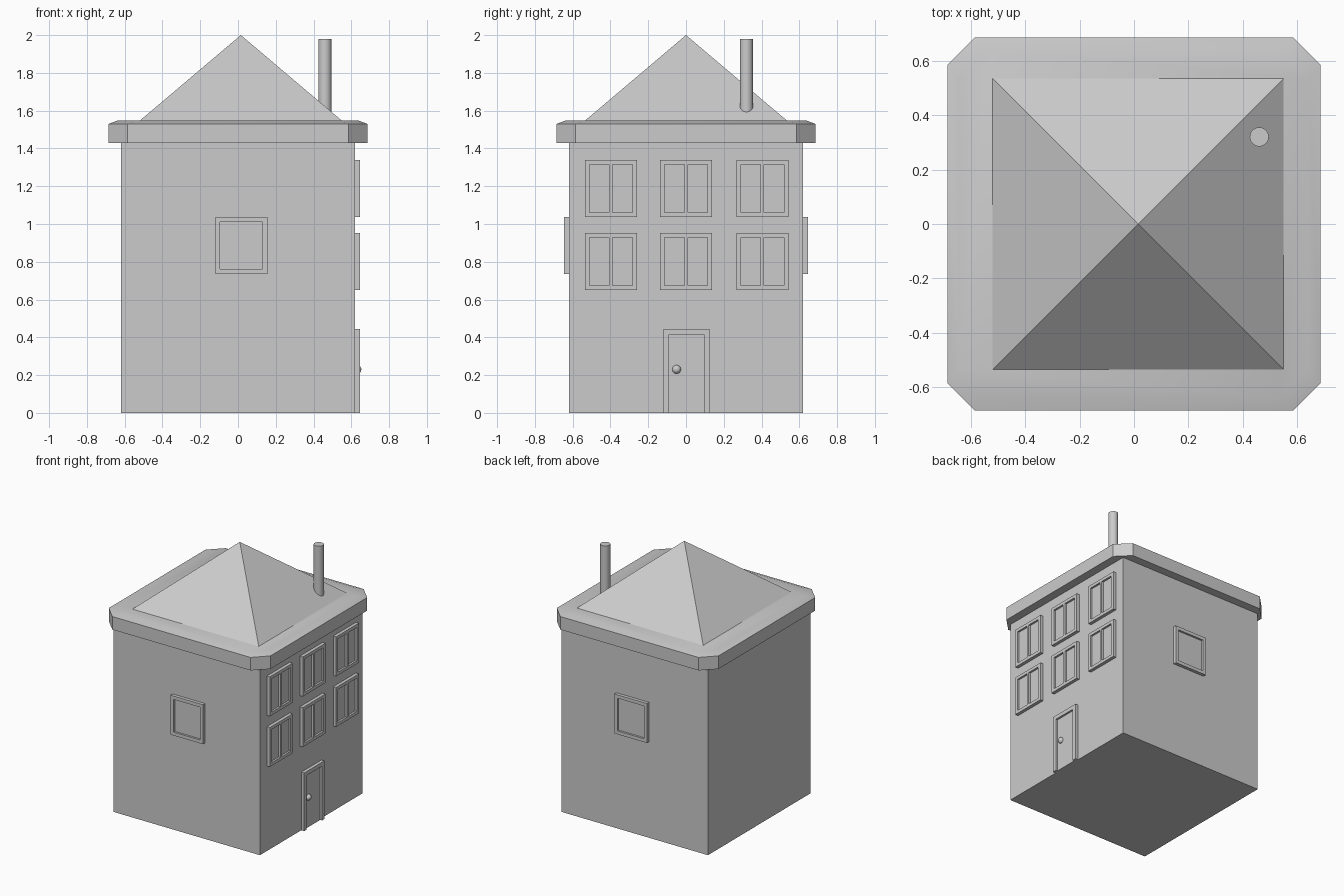
import bpy, bmesh, math
from mathutils import Matrix, Vector

if "Cube" in bpy.data.objects:
    bpy.data.objects.remove(bpy.data.objects["Cube"])

WALL, PANE, FACE = 0.62, 0.63, 0.645   # wall plane, recessed pane, frame face


def finish(name, bm, smooth=None):
    bmesh.ops.recalc_face_normals(bm, faces=bm.faces)
    me = bpy.data.meshes.new(name)
    bm.to_mesh(me)
    bm.free()
    ob = bpy.data.objects.new(name, me)
    bpy.context.collection.objects.link(ob)
    if smooth:
        bpy.ops.object.select_all(action='DESELECT')
        bpy.context.view_layer.objects.active = ob
        ob.select_set(True)
        bpy.ops.object.shade_smooth_by_angle(angle=math.radians(smooth))
    return ob


def box(bm, x0, x1, y0, y1, z0, z1):
    m = Matrix.Translation(((x0 + x1) / 2, (y0 + y1) / 2, (z0 + z1) / 2))
    bmesh.ops.create_cube(bm, size=1, matrix=m @ Matrix.Diagonal((x1 - x0, y1 - y0, z1 - z0, 1)))


def loft(name, rings, smooth=None):
    bm = bmesh.new()
    loops = [[bm.verts.new(p) for p in r] for r in rings]
    n = len(loops[0])
    for a, b in zip(loops, loops[1:]):
        for i in range(n):
            bm.faces.new((a[i], a[(i + 1) % n], b[(i + 1) % n], b[i]))
    bm.faces.new(loops[0][::-1])
    bm.faces.new(loops[-1])
    return finish(name, bm, smooth)


def opening(name, u0, u1, z0, z1, turn, rim, rail=None, sill=True):
    """Framed opening built on the front wall, then turned onto its side.
    rail = (from, to) offsets of a central upright."""
    bm = bmesh.new()
    box(bm, u0 + rim / 2, u1 - rim / 2, -PANE, -WALL + 0.01, z0, z1 - rim / 2)
    back = -WALL + 0.01
    box(bm, u0, u0 + rim, -FACE, back, z0, z1)
    box(bm, u1 - rim, u1, -FACE, back, z0, z1)
    box(bm, u0 + rim, u1 - rim, -FACE, back, z1 - rim, z1)
    low = z0
    if sill:
        low = z0 + rim
        box(bm, u0 + rim, u1 - rim, -FACE, back, z0, low)
    if rail:
        box(bm, u0 + rail[0], u0 + rail[1], -FACE, back, low, z1 - rim)
    bmesh.ops.transform(bm, matrix=turn, verts=bm.verts)
    return finish(name, bm)


# Walls
bm = bmesh.new()
box(bm, -WALL, WALL, -WALL, WALL, 0, 1.44)
finish("house_walls", bm)


# Eaves slab with cut corners and a sloped upper rim
def octagon(r, c, z):
    return [(x, y, z) for x, y in ((r, -c), (r, c), (c, r), (-c, r),
                                   (-r, c), (-r, -c), (-c, -r), (c, -r))]


loft("eaves_slab", [octagon(0.685, 0.585, 1.43), octagon(0.685, 0.585, 1.53),
                    octagon(0.64, 0.53, 1.547)], smooth=30)

# Pyramid roof
bm = bmesh.new()
base = [bm.verts.new(p) for p in ((-0.52, -0.535, 1.547), (0.55, -0.535, 1.547),
                                  (0.55, 0.535, 1.547), (-0.52, 0.535, 1.547))]
tip = bm.verts.new((0.015, 0, 2.0))
bm.faces.new(base[::-1])
for i in range(4):
    bm.faces.new((base[i], base[(i + 1) % 4], tip))
finish("roof", bm)

# Chimney pipe
bm = bmesh.new()
bmesh.ops.create_cone(bm, cap_ends=True, segments=32, radius1=0.035, radius2=0.035,
                      depth=0.42, matrix=Matrix.Translation((0.46, 0.32, 1.77)))
finish("chimney_pipe", bm, smooth=40)

# Six double windows and the door on the right wall
to_right = Matrix.Rotation(math.pi / 2, 4, 'Z')
for r, (z0, z1) in enumerate(((0.65, 0.952), (1.037, 1.34))):
    for c, u in enumerate((-0.535, -0.137, 0.267)):
        opening(f"right_window_{r}_{c}", u, u + 0.275, z0, z1, to_right, 0.024, (0.128, 0.147))
opening("door", -0.12, 0.125, 0, 0.445, to_right, 0.03, sill=False)

# Door knob
bm = bmesh.new()
bmesh.ops.create_uvsphere(bm, u_segments=24, v_segments=12, radius=0.023,
                          matrix=Matrix.Translation((0.63, -0.05, 0.23)))
finish("door_knob", bm, smooth=60)

# Single windows on the front and back walls
opening("front_window", -0.12, 0.155, 0.735, 1.037, Matrix.Identity(4), 0.026)
opening("back_window", -0.12, 0.155, 0.735, 1.037, Matrix.Scale(-1, 4, Vector((0, 1, 0))), 0.026)
